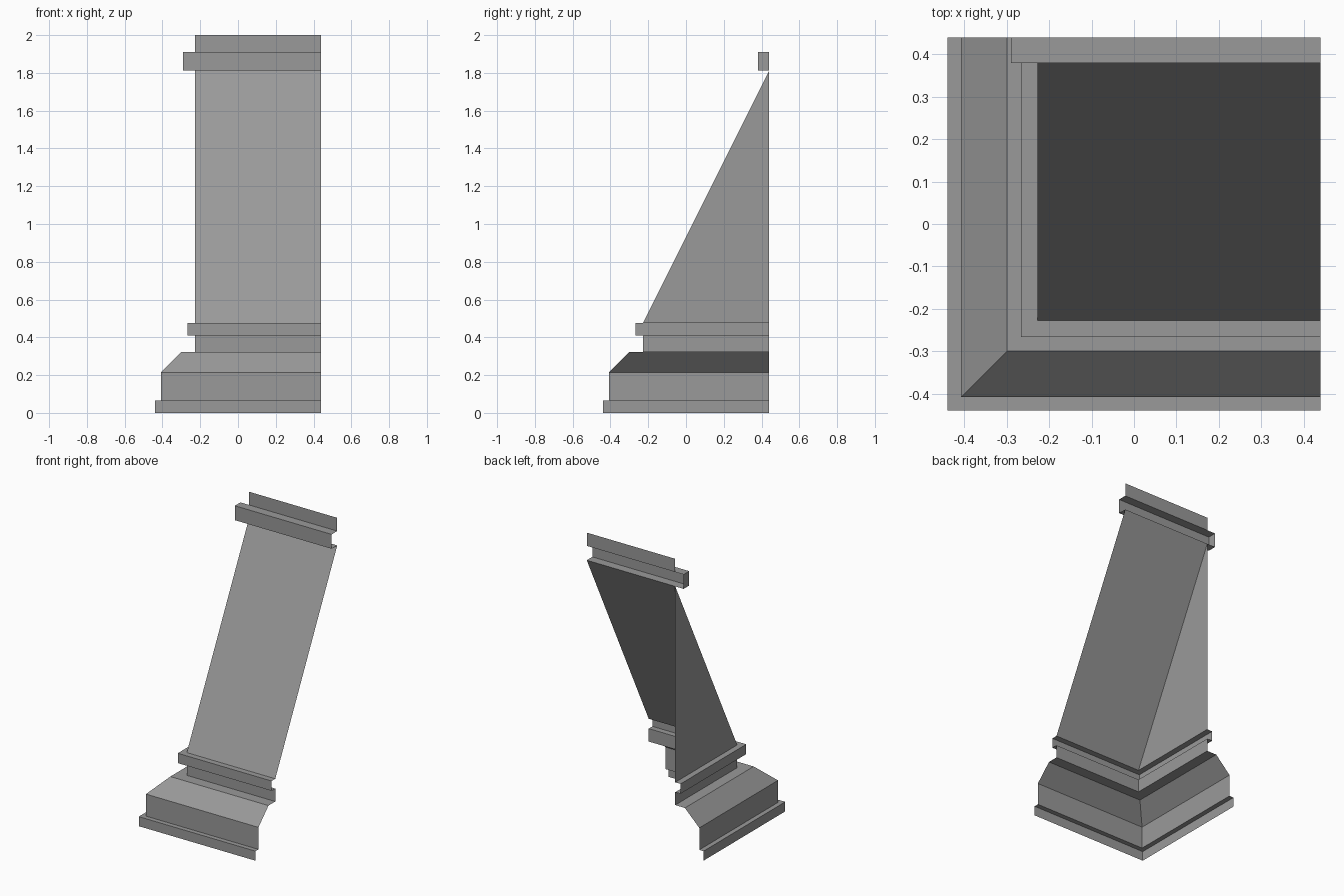
import bpy
import bmesh

if "Cube" in bpy.data.objects:
    bpy.data.objects.remove(bpy.data.objects["Cube"])

END = 0.44  # open cut edge on the right (x) and back (y)

# Mid grey stone
stone = bpy.data.materials.new("stone")
stone.diffuse_color = (0.32, 0.32, 0.32, 1)
stone.use_nodes = True
stone.node_tree.nodes["Principled BSDF"].inputs["Base Color"].default_value = stone.diffuse_color


def corner_sweep(name, profile):
    """Sweep corner points (x, y, z), bottom to top, along the left and front walls."""
    bm = bmesh.new()
    rows = [[bm.verts.new(p) for p in ((x, END, z), (x, y, z), (END, y, z))]
            for x, y, z in profile]
    for low, high in zip(rows, rows[1:]):
        for i in range(2):
            bm.faces.new((low[i], low[i + 1], high[i + 1], high[i]))
    # Collapse zero-length edges where a wall runs out at the cut edge
    bmesh.ops.remove_doubles(bm, verts=bm.verts[:], dist=0.0005)
    bmesh.ops.dissolve_degenerate(bm, edges=bm.edges[:], dist=0.0005)
    mesh = bpy.data.meshes.new(name)
    bm.to_mesh(mesh)
    bm.free()
    mesh.materials.append(stone)
    obj = bpy.data.objects.new(name, mesh)
    bpy.context.collection.objects.link(obj)
    return obj


def square(points):
    return [(-a, -a, z) for a, z in points]


S = 0.227  # shaft half width

# Stepped foot with chamfered shoulder
corner_sweep("base_plinth", square([(0.44, 0), (0.44, 0.065), (0.408, 0.065),
                                    (0.408, 0.215), (0.30, 0.322), (S, 0.322)]))
# Neck and collar above the foot
corner_sweep("base_collar", square([(S, 0.322), (S, 0.41), (0.267, 0.41),
                                    (0.267, 0.477), (S, 0.477)]))
# Sloping shaft: the side wall tapers to a triangle
corner_sweep("sloping_shaft", [(-S, -S, 0.477), (-S, END, 1.812)])
# Top trim band and the upright strip above it
corner_sweep("top_trim", [(-S, END, 1.812), (-0.29, 0.38, 1.812),
                          (-0.29, 0.38, 1.91), (-S, END, 1.91)])
corner_sweep("top_strip", [(-S, END, 1.91), (-S, END, 2.0)])
